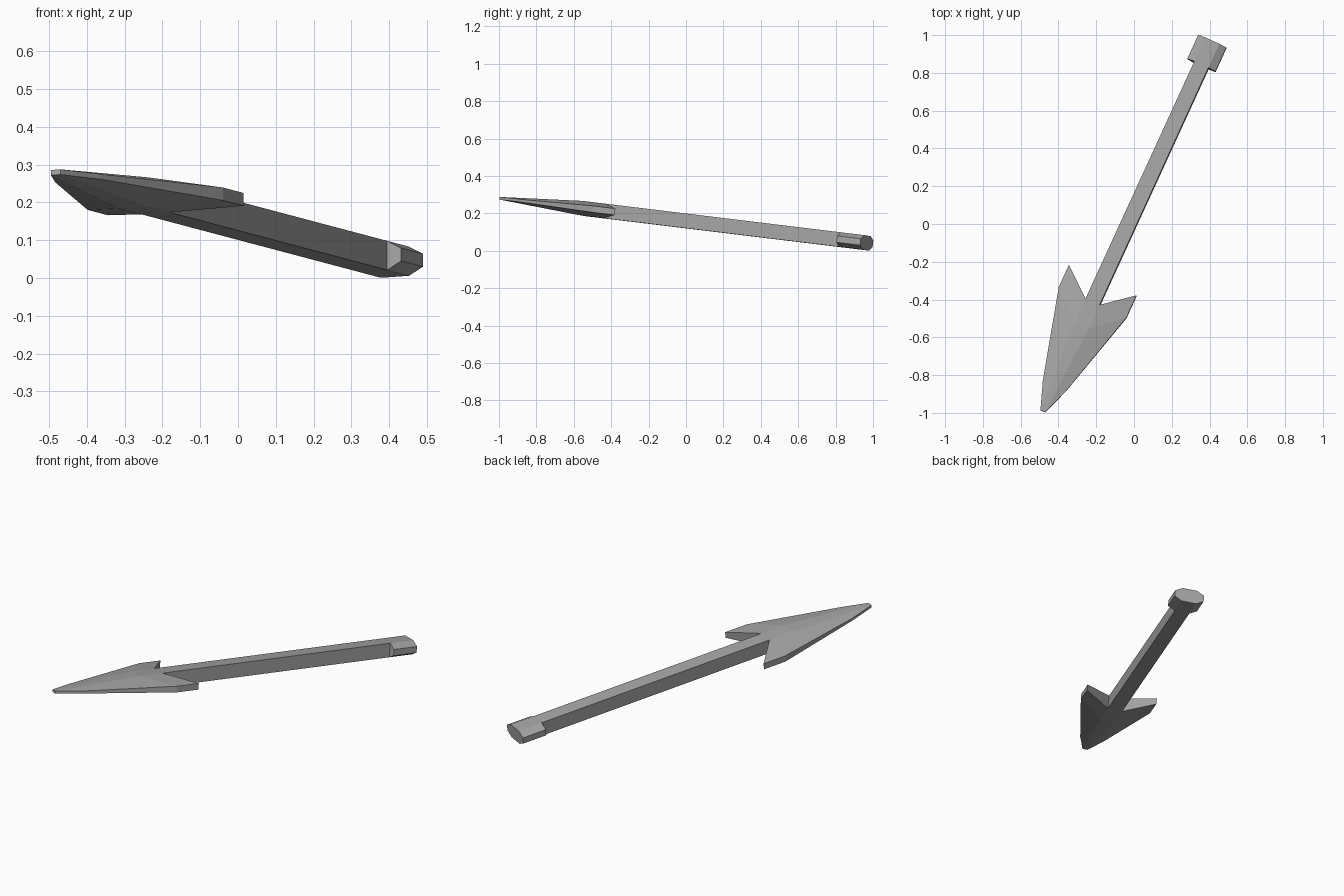
import bpy
import bmesh
from mathutils import Matrix

cube = bpy.data.objects.get("Cube")
if cube:
    bpy.data.objects.remove(cube, do_unlink=True)

grey = bpy.data.materials.new("grey")
grey.use_nodes = True
GREY = (0.37, 0.37, 0.37, 1)
grey.diffuse_color = GREY
grey.node_tree.nodes["Principled BSDF"].inputs["Base Color"].default_value = GREY

# Arrow frame: origin at the tail end, local -y towards the tip, then tilted and rolled
FRAME = (Matrix.Translation((0.415, 0.966, 0.042)) @ Matrix.Rotation(-0.430, 4, 'Z')
         @ Matrix.Rotation(-0.110, 4, 'X') @ Matrix.Rotation(-0.064, 4, 'Y'))

HALF_W, HALF_H = 0.041, 0.039   # shaft half width and half height
SIDE_H = 0.0172                 # half height of the thin outer edges


def ring(bm, inner, outer):
    """Eight corners; inner and outer are (distance from tail, half width, half height)."""
    (si, wi, hi), (so, wo, ho) = inner, outer
    pts = [(-wi, si, hi), (wi, si, hi), (wo, so, ho), (wo, so, -ho),
           (wi, si, -hi), (-wi, si, -hi), (-wo, so, -ho), (-wo, so, ho)]
    return [bm.verts.new((x, -s, z)) for x, s, z in pts]


def finish(name, bm):
    bmesh.ops.recalc_face_normals(bm, faces=bm.faces)
    mesh = bpy.data.meshes.new(name)
    bm.to_mesh(mesh)
    bm.free()
    mesh.materials.append(grey)
    obj = bpy.data.objects.new(name, mesh)
    bpy.context.collection.objects.link(obj)
    obj.matrix_world = FRAME


def loft(name, sections):
    """Skin eight-sided sections; each end is closed by a centre and two side faces."""
    bm = bmesh.new()
    rings = [ring(bm, *s) for s in sections]
    for a, b in zip(rings, rings[1:]):
        for i in range(8):
            j = (i + 1) % 8
            bm.faces.new((a[i], a[j], b[j], b[i]))
    for r in (rings[0], rings[-1]):
        for ids in ((0, 1, 4, 5), (1, 2, 3, 4), (0, 5, 6, 7)):
            bm.faces.new([r[i] for i in ids])
    finish(name, bm)


# Eight-sided nock at the tail
loft("tail_nock", [((s, HALF_W, HALF_H), (s, 0.082, SIDE_H)) for s in (0.0, 0.14)])

# Square shaft
bm = bmesh.new()
bmesh.ops.create_cube(bm, size=1)
bmesh.ops.scale(bm, vec=(2 * HALF_W, 1.39, 2 * HALF_H), verts=bm.verts)
bmesh.ops.translate(bm, vec=(0, -0.835, 0), verts=bm.verts)
finish("shaft", bm)

# Barbed head: swept-back barbs, shoulders, then a taper to the blunt tip
loft("arrow_head", [
    ((1.53, HALF_W, HALF_H), (1.40, 0.197, SIDE_H)),
    ((1.67, HALF_W, HALF_H), (1.53, 0.197, SIDE_H)),
    ((2.166, 0.014, 0.007), (2.02, 0.067, 0.007)),
])
